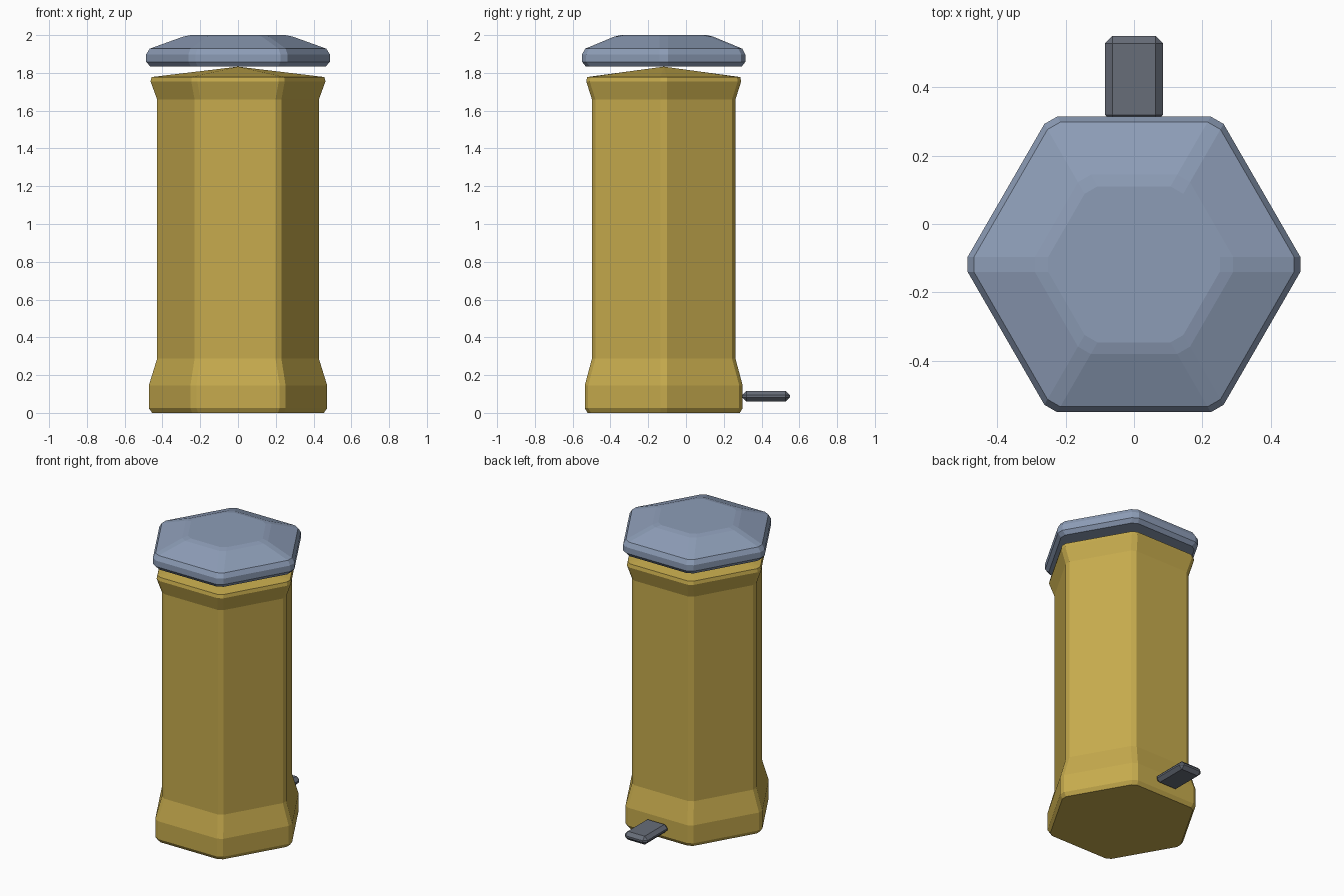
import bpy, bmesh
from math import cos, sin, radians, sqrt

if "Cube" in bpy.data.objects:
    bpy.data.objects.remove(bpy.data.objects["Cube"])

CENTRE_Y = -0.118


def material(name, rgb):
    m = bpy.data.materials.new(name)
    m.diffuse_color = (*rgb, 1)
    m.use_nodes = True
    m.node_tree.nodes["Principled BSDF"].inputs["Base Color"].default_value = m.diffuse_color
    return m


def finish(bm, name, mat):
    bmesh.ops.recalc_face_normals(bm, faces=bm.faces[:])
    mesh = bpy.data.meshes.new(name)
    bm.to_mesh(mesh)
    bm.free()
    mesh.materials.append(mat)
    ob = bpy.data.objects.new(name, mesh)
    bpy.context.collection.objects.link(ob)
    return ob


def hex_ring(bm, apothem, z, cut):
    """Hexagon with points on +-x and each corner chamfered."""
    side = 2 * apothem / sqrt(3)
    h = side / 2 - cut
    verts = []
    for i in range(6):
        a = radians(30 + 60 * i)
        for t in (-h, h):
            verts.append(bm.verts.new((apothem * cos(a) - t * sin(a),
                                       CENTRE_Y + apothem * sin(a) + t * cos(a), z)))
    return verts


def hex_loft(name, profile, cut, mat, apex=None):
    bm = bmesh.new()
    rings = [hex_ring(bm, a, z, cut) for a, z in profile]
    for low, high in zip(rings, rings[1:]):
        for i in range(12):
            j = (i + 1) % 12
            bm.faces.new((low[i], low[j], high[j], high[i]))
    bm.faces.new(rings[0][::-1])
    if apex is None:
        bm.faces.new(rings[-1])
    else:
        tip = bm.verts.new((0, CENTRE_Y, apex))
        for i in range(12):
            bm.faces.new((rings[-1][i], rings[-1][(i + 1) % 12], tip))
    return finish(bm, name, mat)


gold = material("mustard yellow", (0.57, 0.41, 0.075))
blue = material("blue grey", (0.265, 0.335, 0.47))
dark = material("dark grey", (0.135, 0.153, 0.19))

# Bin body: flared foot, straight shaft, flared collar, shallow pyramid top
hex_loft("bin_body",
         [(0.403, 0), (0.418, 0.025), (0.418, 0.145), (0.38, 0.287),
          (0.38, 1.66), (0.41, 1.755), (0.405, 1.778)],
         0.021, gold, apex=1.833)

# Lid: floating bevelled hexagonal cap
hex_loft("lid",
         [(0.412, 1.833), (0.432, 1.858), (0.432, 1.898), (0.416, 1.928),
          (0.262, 1.992), (0.228, 2.0)],
         0.025, blue)

# Foot pedal: bevelled slab at the back
bm = bmesh.new()
bmesh.ops.create_cube(bm, size=1)
for v in bm.verts:
    v.co.x *= 0.17
    v.co.y = 0.4235 + v.co.y * 0.253
    v.co.z = 0.088 + v.co.z * 0.056
bmesh.ops.bevel(bm, geom=bm.edges[:], offset=0.022, segments=1,
                affect='EDGES', profile=0.5)
finish(bm, "foot_pedal", dark)
